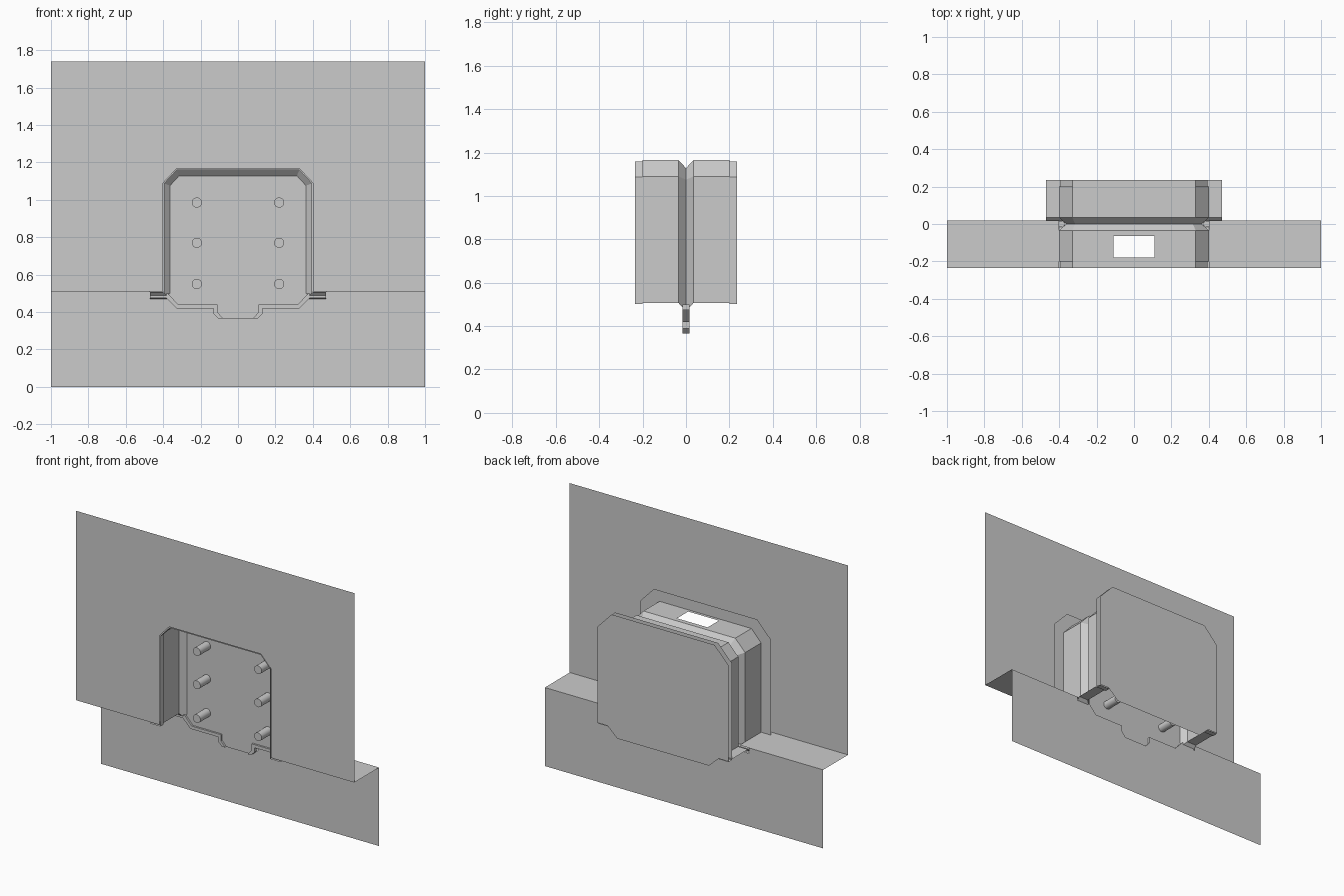
import bpy
import bmesh

if "Cube" in bpy.data.objects:
    bpy.data.objects.remove(bpy.data.objects["Cube"], do_unlink=True)

grey = bpy.data.materials.new("light grey")
grey.use_nodes = True
COLOR = (0.6, 0.6, 0.6, 1)
grey.diffuse_color = COLOR
grey.node_tree.nodes["Principled BSDF"].inputs["Base Color"].default_value = COLOR


def finish(name, bm):
    mesh = bpy.data.meshes.new(name)
    bmesh.ops.recalc_face_normals(bm, faces=bm.faces)
    bm.to_mesh(mesh)
    bm.free()
    mesh.materials.append(grey)
    obj = bpy.data.objects.new(name, mesh)
    bpy.context.scene.collection.objects.link(obj)
    return obj


def mirrored(half):
    """Close a right-hand (x, z) run with its mirror image."""
    return half + [(-x, z) for x, z in reversed(half)]


def sheet(name, outline, y, thick=0):
    """Flat upright sheet, optionally thickened evenly about y."""
    bm = bmesh.new()
    face = bm.faces.new([bm.verts.new((x, y - thick / 2, z)) for x, z in outline])
    if thick:
        ext = bmesh.ops.extrude_face_region(bm, geom=[face])
        verts = [g for g in ext["geom"] if isinstance(g, bmesh.types.BMVert)]
        bmesh.ops.translate(bm, verts=verts, vec=(0, thick, 0))
    return finish(name, bm)


FRONT, REAR, STEP = -0.235, 0.235, 0.02
LEDGE, TOP = 0.51, 1.74


def box_path(o=0):
    """Half of the open-bottomed box section, moved inwards by o."""
    k = 0.41 * o
    return [(0.47, LEDGE - 0.003 - o), (0.4 - o, LEDGE - 0.003 - o),
            (0.4 - o, 1.09 - k), (0.33 - k, 1.165 - o), (0.11, 1.165 - o)]


opening = [(0.4, LEDGE)] + box_path()[2:4]
lower_edge = [(0.47, 0.475), (0.385, 0.475), (0.33, 0.42), (0.13, 0.42),
              (0.13, 0.39), (0.105, 0.365)]
inner_edge = [(0.47, 0.5), (0.375, 0.5), (0.32, 0.44), (0.11, 0.44),
              (0.11, 0.4), (0.08, 0.365)]

# Stepped wall: upper sheet with opening, ledge halves, lower sheet with recess
sheet("upper_wall", mirrored([(1, TOP), (1, LEDGE)] + opening)
      , FRONT)
sheet("lower_wall", mirrored([(1, 0), (1, LEDGE), (0.47, LEDGE)] + lower_edge), STEP)
for side, label in ((1, "left"), (-1, "right")):
    bm = bmesh.new()
    bm.faces.new([bm.verts.new((side * x, y, LEDGE)) for x, y in
                  ((0.4, FRONT), (1, FRONT), (1, STEP), (0.4, STEP))])
    finish(label + "_ledge", bm)

# Box shell with V groove, lips and a rectangular slot in its top
sections = [(FRONT, 0.006), (-0.2, 0.006), (-0.2, 0), (-0.18, 0), (-0.065, 0),
            (-0.035, 0), (0, 0.037), (0.035, 0), (0.2, 0), (0.2, 0.006), (REAR, 0.006)]
bm = bmesh.new()
rows = [[bm.verts.new((x, y, z)) for x, z in mirrored(box_path(o))] for y, o in sections]
for i, (a, b) in enumerate(zip(rows, rows[1:])):
    for j in range(len(a) - 1):
        if (i, j) != (3, 4):
            bm.faces.new((a[j], a[j + 1], b[j + 1], b[j]))
finish("box_shell", bm)

# Flanges around the box and the closing rear lid
rim = [(0.47, LEDGE), (0.47, 1.13), (0.37, 1.235)]
ring = mirrored(rim) + list(reversed(mirrored(opening)))
sheet("front_flange", ring, -0.2)
sheet("rear_flange", ring, 0.2)
sheet("rear_lid", mirrored([(0.33, 0.44), (0.4, 0.505), (0.47, 0.505)] + rim[1:]), REAR)

# Middle panel seated in the groove, with a thicker lower rim
sheet("middle_panel", mirrored(list(reversed(lower_edge)) + inner_edge[:1]
      + [(0.364, 0.5), (0.364, 1.075), (0.315, 1.128)]), 0, 0.01)
for side, label in ((1, "left"), (-1, "right")):
    strip = [(side * x, z) for x, z in lower_edge + inner_edge[::-1]]
    sheet(label + "_panel_rim", strip, 0, 0.034)

# Pins through the panel
for x, side in ((0.22, "left"), (-0.22, "right")):
    for z, level in ((0.985, "top"), (0.77, "middle"), (0.55, "bottom")):
        bpy.ops.mesh.primitive_cylinder_add(vertices=24, radius=0.027, depth=0.22,
                                            location=(x, 0, z), rotation=(1.5708, 0, 0))
        pin = bpy.context.object
        pin.name = f"{side}_{level}_pin"
        pin.data.materials.append(grey)
        bpy.ops.object.shade_smooth_by_angle()
